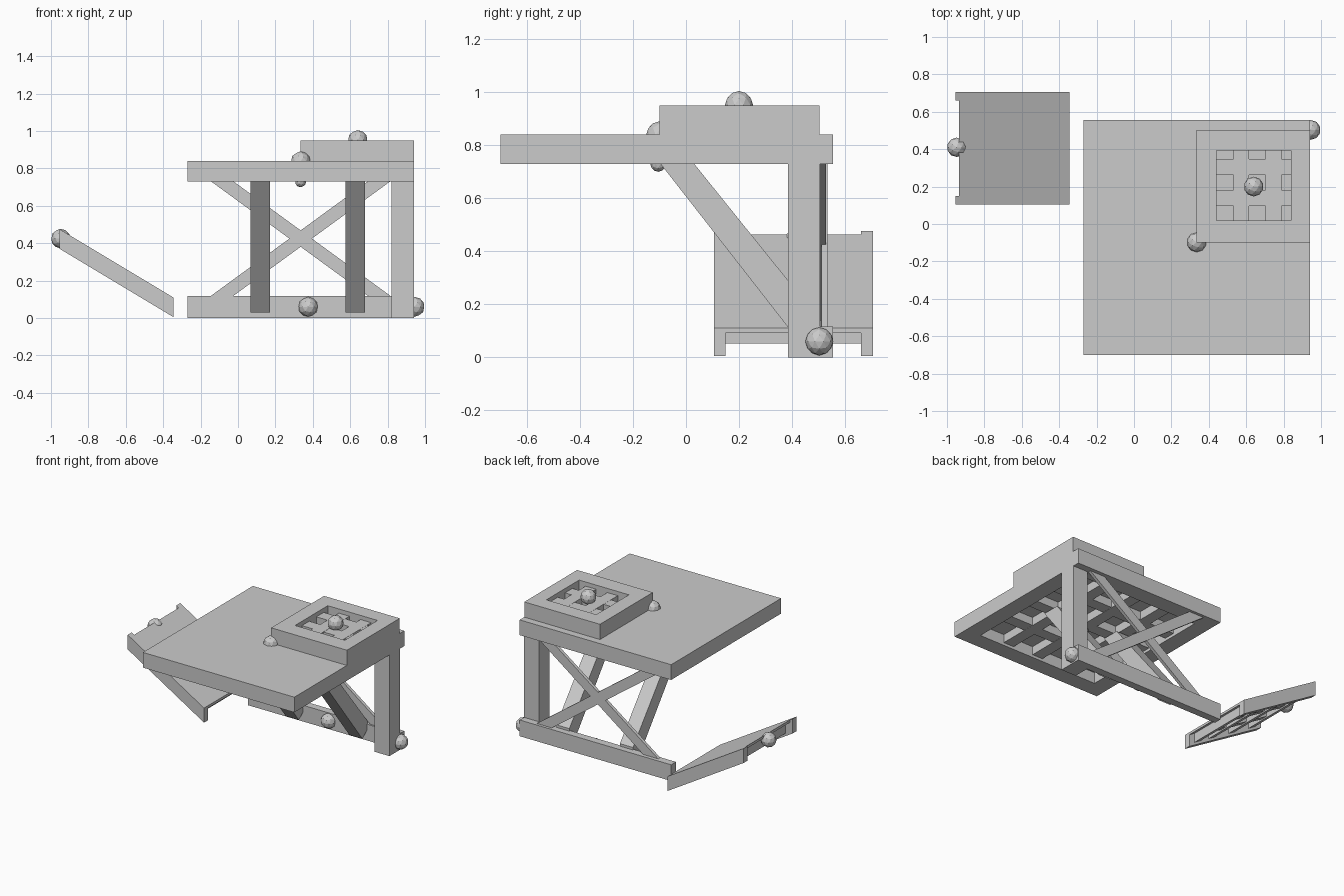
import bpy, bmesh
from mathutils import Vector

cube = bpy.data.objects.get("Cube")
if cube:
    bpy.data.objects.remove(cube, do_unlink=True)

grey = bpy.data.materials.new("light_grey")
grey.use_nodes = True
grey.diffuse_color = (0.6, 0.6, 0.6, 1)
grey.node_tree.nodes["Principled BSDF"].inputs["Base Color"].default_value = (0.6, 0.6, 0.6, 1)


def finish(name, bm):
    bmesh.ops.recalc_face_normals(bm, faces=bm.faces)
    mesh = bpy.data.meshes.new(name)
    bm.to_mesh(mesh)
    bm.free()
    mesh.materials.append(grey)
    ob = bpy.data.objects.new(name, mesh)
    bpy.context.collection.objects.link(ob)
    return ob


def prism(name, points, axis, a, b):
    """Extrude a profile along x or y; the profile holds the other two coordinates."""
    bm = bmesh.new()
    place = (lambda p: (a, p[0], p[1])) if axis == "x" else (lambda p: (p[0], a, p[1]))
    face = bm.faces.new([bm.verts.new(place(p)) for p in points])
    ext = bmesh.ops.extrude_face_region(bm, geom=[face])["geom"]
    shift = Vector((b - a, 0, 0)) if axis == "x" else Vector((0, b - a, 0))
    bmesh.ops.translate(bm, vec=shift, verts=[v for v in ext if isinstance(v, bmesh.types.BMVert)])
    return finish(name, bm)


def box(name, x, y, z):
    return prism(name, [(x[0], z[0]), (x[1], z[0]), (x[1], z[1]), (x[0], z[1])], "y", *y)


def ball(name, loc, r):
    bm = bmesh.new()
    bmesh.ops.create_icosphere(bm, subdivisions=2, radius=r)
    bmesh.ops.translate(bm, vec=loc, verts=bm.verts)
    return finish(name, bm)


def tray(name, x, y, z, hole_x, hole_y, hole_z):
    """Box with a rectangular recess in its top or bottom face."""
    body = box(name, x, y, z)
    cutter = box(name + "_cutter", hole_x, hole_y, hole_z)
    cutter.hide_render = True
    mod = body.modifiers.new("recess", "BOOLEAN")
    mod.operation = "DIFFERENCE"
    mod.solver = "EXACT"
    mod.object = cutter
    bpy.context.view_layer.objects.active = body
    bpy.ops.object.modifier_apply(modifier=mod.name)
    bpy.data.objects.remove(cutter, do_unlink=True)


def grid(name, xs, ys, x, y, z, w):
    """Crossing bars centred at xs and ys."""
    for c in xs:
        box(name + "_long_bar", (c - w, c + w), y, z)
    for c in ys:
        box(name + "_cross_bar", x, (c - w, c + w), (z[0] + 0.001, z[1] - 0.001))


# Deck, hollow below with a grid of bars
tray("deck", (-0.27, 0.94), (-0.7, 0.555), (0.73, 0.84),
     (-0.15, 0.82), (-0.58, 0.435), (0.7, 0.81))
grid("deck", (0.09, 0.335, 0.58), (-0.33, -0.07, 0.18),
     (-0.16, 0.83), (-0.59, 0.445), (0.75, 0.815), 0.042)

# Raised block, hollow on top with a grid of bars
tray("raised_block", (0.335, 0.94), (-0.1, 0.503), (0.84, 0.95),
     (0.442, 0.84), (0.02, 0.393), (0.865, 1.0))
grid("raised_block", (0.573, 0.746), (0.139, 0.305),
     (0.44, 0.842), (0.018, 0.395), (0.86, 0.92), 0.042)

# Post and base beam
box("corner_post", (0.82, 0.94), (0.385, 0.505), (0, 0.74))
box("base_beam", (-0.27, 0.94), (0.5, 0.555), (0, 0.117))

# Crossed braces
for name, s, y in (("front_brace", 1, (0.505, 0.528)), ("back_brace", -1, (0.512, 0.535))):
    prism(name, [(0.335 + s * dx, z) for dx, z in
                 ((-0.485, 0.115), (-0.365, 0.115), (0.485, 0.735), (0.365, 0.735))], "y", *y)

# Sloping struts under the deck
for x in (0.067, 0.575):
    prism("sloping_strut", [(-0.1, 0.735), (0.027, 0.735), (0.51, 0.135), (0.51, 0.08), (0.45, 0.03)],
          "x", x, x + 0.104)


# Ramp: side rails, panel and bars below, all following one slope
def ramp_z(x):
    return 0.11 - (x + 0.345) * 0.6


def ramp_part(name, x, y, top, bottom):
    prism(name, [(x[0], ramp_z(x[0]) - top), (x[1], ramp_z(x[1]) - top),
                 (x[1], ramp_z(x[1]) - bottom), (x[0], ramp_z(x[0]) - bottom)], "y", *y)


for y in (0.105, 0.66):
    ramp_part("ramp_rail", (-0.955, -0.345), (y, y + 0.045), 0, 0.105)
ramp_part("ramp_panel", (-0.935, -0.345), (0.145, 0.665), 0, 0.018)
for x in (-0.9, -0.73, -0.56, -0.44):
    ramp_part("ramp_cross_bar", (x, x + 0.05), (0.145, 0.665), 0.01, 0.085)
for y in (0.28, 0.47):
    ramp_part("ramp_long_bar", (-0.9, -0.42), (y, y + 0.05), 0.01, 0.075)

# Faceted balls
for name, loc, r in (("ramp_ball", (-0.948, 0.41, 0.425), 0.052),
                     ("beam_ball", (0.375, 0.5, 0.06), 0.053),
                     ("corner_ball", (0.945, 0.503, 0.06), 0.053),
                     ("block_corner_ball", (0.335, -0.098, 0.838), 0.053),
                     ("under_deck_ball", (0.335, -0.105, 0.73), 0.03),
                     ("top_ball", (0.64, 0.2, 0.952), 0.053)):
    ball(name, loc, r)
